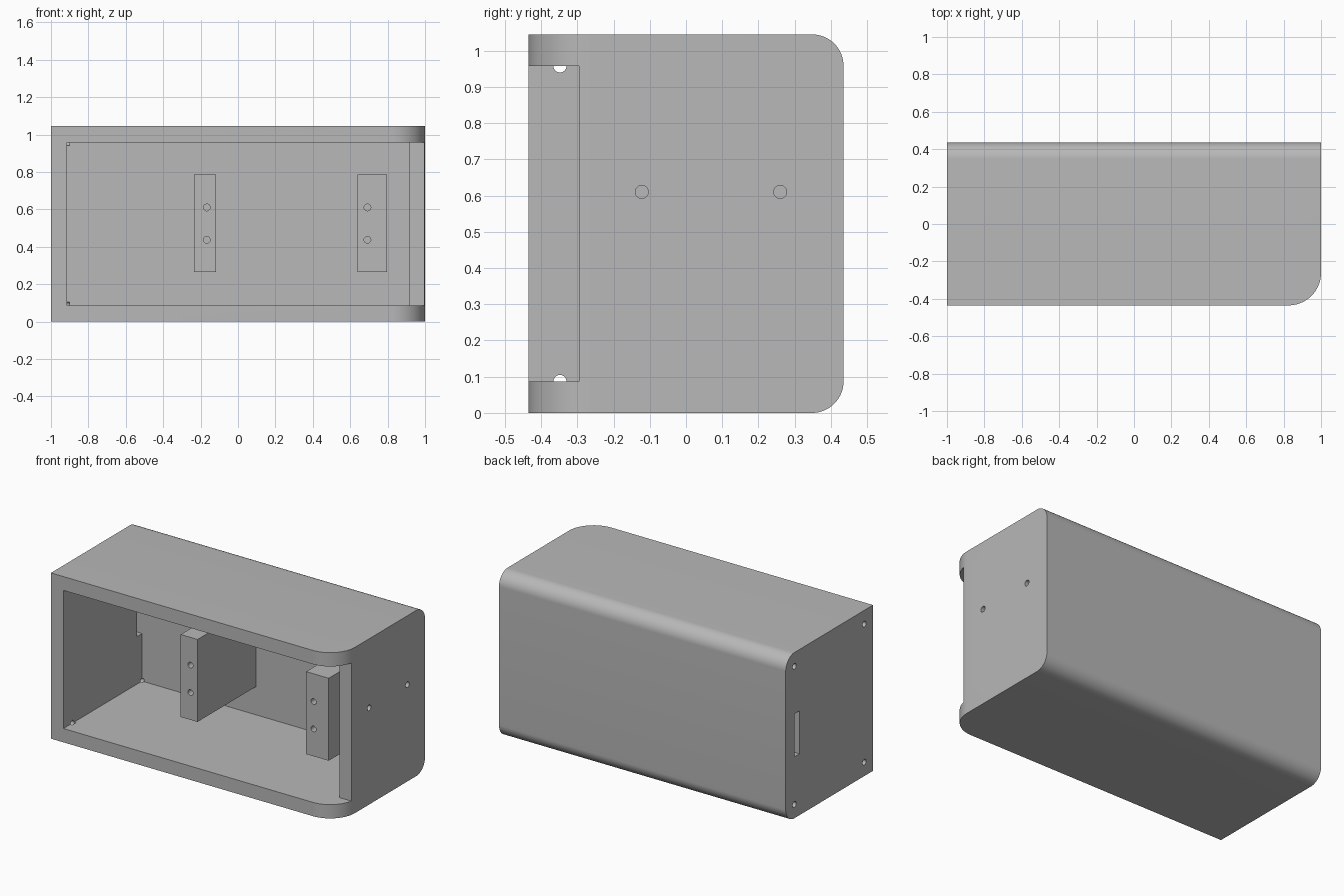
import bpy
import bmesh
from mathutils import Matrix, Vector

cube = bpy.data.objects.get("Cube")
if cube:
    bpy.data.objects.remove(cube)

# Single plain grey
grey = bpy.data.materials.new("plain grey")
grey.use_nodes = True
COLOUR = (0.48, 0.48, 0.48, 1)
grey.diffuse_color = COLOUR
grey.node_tree.nodes["Principled BSDF"].inputs["Base Color"].default_value = COLOUR

# Main sizes
HALF_Y, HEIGHT, WALL = 0.435, 1.045, 0.087
BACK = HALF_Y - WALL
FLOOR, CEILING = WALL, HEIGHT - WALL
HOLE = 0.018


def make_object(name, bm):
    mesh = bpy.data.meshes.new(name)
    bm.to_mesh(mesh)
    bm.free()
    mesh.materials.append(grey)
    obj = bpy.data.objects.new(name, mesh)
    bpy.context.scene.collection.objects.link(obj)
    return obj


def box_mesh(x, y, z):
    bm = bmesh.new()
    bmesh.ops.create_cube(bm, size=1)
    for v in bm.verts:
        v.co = Vector([lo + (c + 0.5) * (hi - lo)
                       for c, (lo, hi) in zip(v.co, (x, y, z))])
    return bm


def box(name, x, y, z):
    return make_object(name, box_mesh(x, y, z))


def rod(name, start, end, radius=HOLE):
    start, end = Vector(start), Vector(end)
    axis = end - start
    bm = bmesh.new()
    turn = axis.to_track_quat("Z", "Y").to_matrix().to_4x4()
    bmesh.ops.create_cone(bm, cap_ends=True, segments=32, radius1=radius,
                          radius2=radius, depth=axis.length,
                          matrix=Matrix.Translation((start + end) / 2) @ turn)
    return make_object(name, bm)


def cut(target, cutter):
    mod = target.modifiers.new("cut", "BOOLEAN")
    mod.operation = "DIFFERENCE"
    mod.solver = "EXACT"
    mod.object = cutter
    bpy.context.view_layer.objects.active = target
    bpy.ops.object.modifier_apply(modifier=mod.name)
    bpy.data.objects.remove(cutter)


def round_edges(bm, test, radius):
    edges = [e for e in bm.edges if all(test(v.co) for v in e.verts)]
    bmesh.ops.bevel(bm, geom=edges, offset=radius, segments=16,
                    profile=0.5, affect="EDGES")


# Housing block: long back edges and one front upright edge are rounded
bm = box_mesh((-1, 1), (-HALF_Y, HALF_Y), (0, HEIGHT))
round_edges(bm, lambda c: c.x > 0.9 and c.y < 0, 0.174)
for level in (0, HEIGHT):
    round_edges(bm, lambda c: c.y > 0.43 and abs(c.z - level) < 0.001, WALL)
housing = make_object("housing", bm)

# Open cavity, and the side wall set back behind the rounded corner
cut(housing, box("cavity_cutter", (-1 + WALL, 1 - WALL), (-0.6, BACK), (FLOOR, CEILING)))
cut(housing, box("side_cutter", (0.7, 1.2), (-0.6, -0.295), (FLOOR, CEILING)))

# Cable slot in the plain end
cut(housing, box("slot_cutter", (-1.1, -0.87), (0.298, BACK), (0.387, 0.658)))

# Screw holes at the corners of the plain end
for y in (-0.348, 0.348):
    for z in (FLOOR, CEILING):
        cut(housing, rod("hole_cutter", (-1.1, y, z), (-0.9, y, z)))

# Two holes through the rounded end
for y in (-0.122, 0.26):
    cut(housing, rod("hole_cutter", (0.88, y, 0.61), (1.1, y, 0.61)))

# Inner mounting posts, each drilled twice from the front
posts = []
for name, x, hole_x in (("middle_post", (-0.235, -0.118), -0.167),
                        ("end_post", (0.64, 0.797), 0.692)):
    post = box(name, x, (-0.235, BACK + 0.01), (0.265, 0.785))
    for z in (0.437, 0.61):
        cut(post, rod("hole_cutter", (hole_x, -0.3, z), (hole_x, -0.06, z)))
    posts.append(post)

# Smooth the curves and keep the corners crisp
bpy.ops.object.select_all(action="DESELECT")
for obj in [housing] + posts:
    obj.select_set(True)
bpy.context.view_layer.objects.active = housing
bpy.ops.object.shade_smooth_by_angle(angle=0.5)
